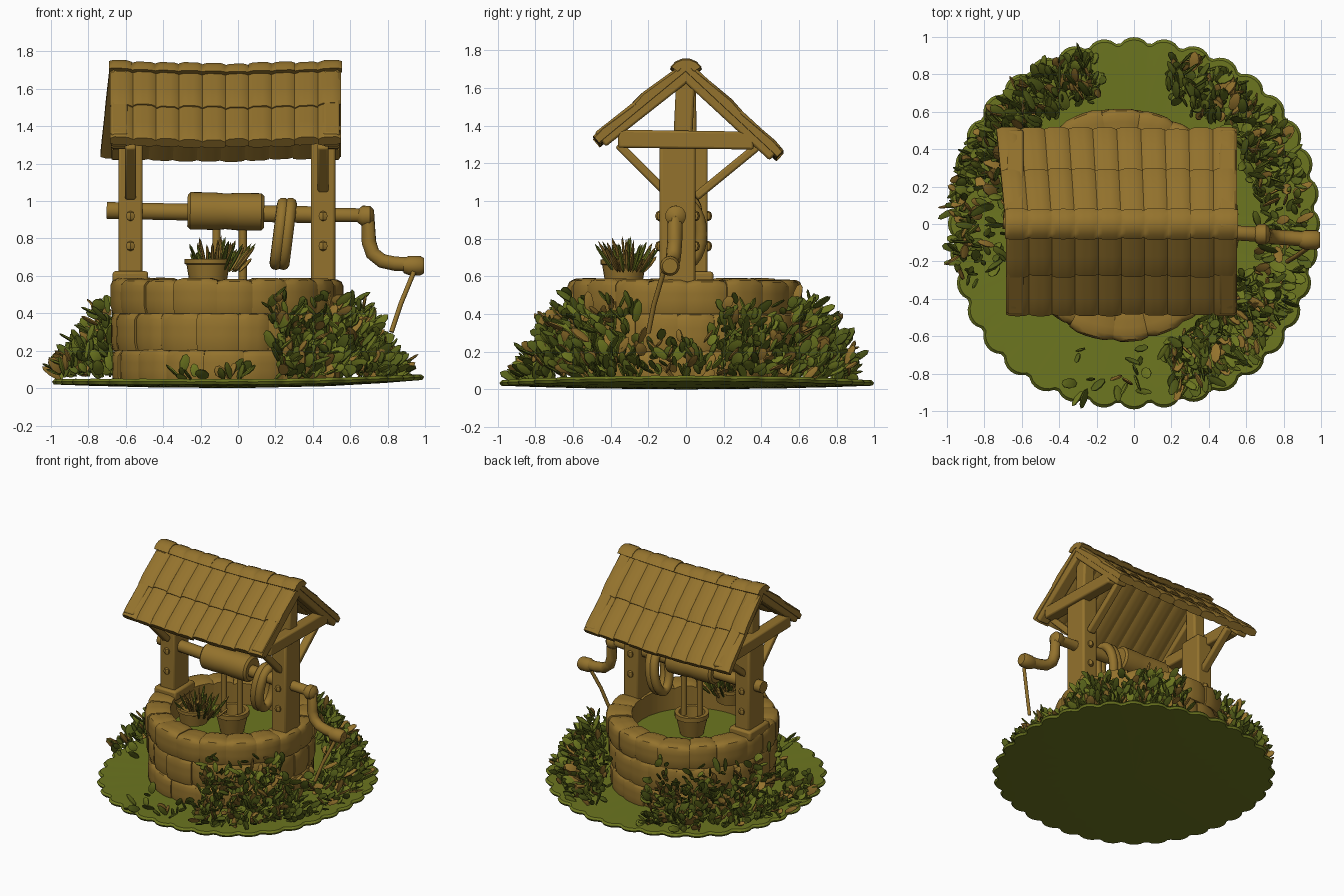
import bpy, bmesh, math, random
from mathutils import Vector, Matrix

if "Cube" in bpy.data.objects:
    bpy.data.objects.remove(bpy.data.objects["Cube"])

rnd = random.Random(4)
V = Vector

def material(name, rgb):
    m = bpy.data.materials.new(name)
    m.diffuse_color = (*rgb, 1)
    m.use_nodes = True
    m.node_tree.nodes["Principled BSDF"].inputs["Base Color"].default_value = m.diffuse_color
    return m

BROWN = material("warm brown", (0.295, 0.170, 0.026))
GREEN = material("moss green", (0.150, 0.180, 0.014))
DARK = material("dark leaf green", (0.090, 0.115, 0.010))

def template(kind, cuts=0):
    bm = bmesh.new()
    if kind == "cube":
        bmesh.ops.create_cube(bm, size=2)
        if cuts:
            bmesh.ops.subdivide_edges(bm, edges=bm.edges[:], cuts=cuts, use_grid_fill=True)
    else:
        bmesh.ops.create_uvsphere(bm, u_segments=6, v_segments=4, radius=1)
    bm.verts.index_update()
    data = [v.co.copy() for v in bm.verts], [[v.index for v in f.verts] for f in bm.faces]
    bm.free()
    return data

CUBE, PILLOW, LEAF = template("cube"), template("cube", 4), template("sphere")

def build(name, verts, faces, mats=(BROWN,), ids=None, bevel=0):
    me = bpy.data.meshes.new(name)
    me.from_pydata([tuple(v) for v in verts], [], faces)
    for m in mats:
        me.materials.append(m)
    if ids:
        me.polygons.foreach_set("material_index", ids)
    ob = bpy.data.objects.new(name, me)
    bpy.context.collection.objects.link(ob)
    if bevel:
        b = ob.modifiers.new("bevel", 'BEVEL')
        b.width, b.segments = bevel, 2
    return ob

def instances(name, tmpl, maps, mats=(BROWN,), picks=None, bevel=0):
    """Copy a template once per mapping function into one mesh."""
    verts, faces, ids = [], [], []
    for i, fn in enumerate(maps):
        o = len(verts)
        verts += [fn(*c) for c in tmpl[0]]
        faces += [[k + o for k in f] for f in tmpl[1]]
        ids += [picks[i] if picks else 0] * len(tmpl[1])
    return build(name, verts, faces, mats, ids, bevel)

def beam(a, b, wx, wo):
    """Box from a to b in a gable plane: wx along x, wo across."""
    a, b = V(a), V(b)
    across = (b - a).normalized().cross(V((1, 0, 0)))
    return lambda u, v, w: a.lerp(b, (w + 1) / 2) + V((u * wx / 2, 0, 0)) + across * (v * wo / 2)

def tube(name, pts, r, cyclic=False, mat=BROWN):
    cu = bpy.data.curves.new(name, 'CURVE')
    cu.dimensions, cu.bevel_depth, cu.bevel_resolution, cu.use_fill_caps = '3D', r, 3, True
    sp = cu.splines.new('POLY')
    sp.points.add(len(pts) - 1)
    for p, c in zip(sp.points, pts):
        p.co = (*c, 1)
    sp.use_cyclic_u = cyclic
    tmp = bpy.data.objects.new(name + "_path", cu)
    me = bpy.data.meshes.new_from_object(tmp)
    bpy.data.objects.remove(tmp)
    me.materials.clear()
    me.materials.append(mat)
    ob = bpy.data.objects.new(name, me)
    bpy.context.collection.objects.link(ob)
    return ob

def lathe(name, prof, loc=(0, 0, 0), n=32, rot=None, mat=BROWN, wobble=lambda a: 1):
    """Spin an (r, z) profile around its axis."""
    verts, faces = [], []
    for r, z in prof:
        for i in range(n):
            a = math.tau * i / n
            verts.append(V((r * wobble(a) * math.cos(a), r * wobble(a) * math.sin(a), z)))
    for j in range(len(prof) - 1):
        for i in range(n):
            k = (i + 1) % n
            faces.append([j*n + i, j*n + k, (j+1)*n + k, (j+1)*n + i])
    M = Matrix.Translation(loc) @ (rot.to_4x4() if rot else Matrix())
    return build(name, [M @ v for v in verts], faces, (mat,))

# scalloped grass base, lifting a little toward the rim and the right
ground = lathe("grass_base", [(0.001, 0), (0.5, 0), (0.8, 0), (0.99, 0), (1.0, 0.015), (0.985, 0.03),
               (0.8, 0.035), (0.5, 0.035), (0.001, 0.035)], n=252, mat=GREEN,
               wobble=lambda a: 0.935 + 0.06 * math.sqrt(abs(math.sin(18 * a + 1.57)))
               + 0.004 * math.sin(5 * a) + 0.03 * math.sin(2 * a) ** 2)
for v in ground.data.vertices:
    x, y = v.co.xy
    v.co.z += 0.02 * (x*x + y*y) + 0.025 * max(0, x) ** 2

# stone well courses
CX = -0.06
def stone(r0, r1, a0, a1, z0, z1):
    def fn(u, v, w):
        a = a0 + (a1 - a0) * (u + 1) / 2
        edge = 0.022 * (u ** 6 + w ** 6) / 2
        r = r1 - edge if v > 0.99 else r0 + (r1 - r0) * (v + 1) / 2
        z = z0 + (z1 - z0) * (w + 1) / 2 - (0.012 * u ** 6 + 0.012 * abs(v) ** 6 if w > 0.99 else 0)
        return V((CX + r * math.cos(a), r * math.sin(a), z))
    return fn

for name, r1, z0, z1, n, off in (("lower_stones", 0.605, 0.02, 0.21, 17, 0.1),
                                 ("middle_stones", 0.61, 0.2, 0.41, 18, 0.25),
                                 ("rim_stones", 0.622, 0.4, 0.585, 18, 0.05)):
    cut = [off + math.tau * (i + rnd.uniform(-0.12, 0.12)) / n for i in range(n)]
    cut.append(cut[0] + math.tau)
    instances(name, PILLOW, [stone(0.44, r1 + rnd.uniform(-0.01, 0.01), cut[i], cut[i + 1], z0,
              z1 + rnd.uniform(-0.006, 0.006)) for i in range(n)])
lathe("well_floor", [(0.001, 0.36), (0.45, 0.36), (0.45, 0.4), (0.001, 0.4)], (CX, 0, 0), mat=GREEN)

# posts, gable frames and braces for both ends
posts, frame, bolts = [], [], []
for x, y, xr in ((-0.575, 0.02, -0.635), (0.455, -0.045, 0.50)):
    posts += [beam((x, y, 0.56), (x, y, 1.34), 0.13, 0.19),
              beam((x, y * 0.4, 1.3), (x, 0, 1.69), 0.10, 0.10)]
    if x < 0:
        posts.append(beam((x, y, 0.55), (x, y, 0.625), 0.19, 0.25))
    frame += [beam((xr, 0.04, 1.715), (xr, -0.455, 1.325), 0.09, 0.095),
              beam((xr, -0.04, 1.725), (xr, 0.475, 1.25), 0.09, 0.095),
              beam((xr, -0.36, 1.33), (xr, 0.36, 1.32), 0.09, 0.095),
              beam((x, -0.08, 1.02), (x, -0.36, 1.30), 0.06, 0.045),
              beam((x, 0.05, 1.02), (x, 0.38, 1.29), 0.06, 0.045)]
    for s in (-1, 1):
        for z in (0.76, 0.92):
            bolts.append(lambda u, v, w, c=V((x, y + s * 0.097, z)): c + 0.028 * V((u, v * 0.8, w)))
instances("posts", CUBE, posts, bevel=0.014)
instances("gable_frames", CUBE, frame, bevel=0.012)
instances("bolts", LEAF, bolts)

# tiled roof: two rows per slope, ten columns
def tile(ey, ez, c, t0, t1, lift):
    ridge, eave = V((0, 0, 1.745)), V((0, ey, ez))
    d = eave - ridge
    nrm = V((0, -d.z, d.y)).normalized()
    nrm *= 1 if nrm.z > 0 else -1
    jit = rnd.uniform(-0.01, 0.01)
    def fn(u, v, w):
        t = t0 + (t1 - t0) * (v + 1) / 2 + (jit if v > 0 else 0)
        f = (c + (u + 1) / 2) / 10
        x0 = -0.685 - (0.05 * t if ey > 0 else 0)
        p = ridge + d * t + V((x0 + (0.55 - x0) * f, 0, -0.02 * math.sin(math.pi * f)))
        top = lift * (v + 1) / 2 - 0.014 * u ** 6 - 0.012 * max(0, v) ** 8
        return p + nrm * (top if w > 0.99 else -0.03 + 0.02 * w + 0.008 * u ** 6)
    return fn

for name, ey, ez in (("front_roof", -0.485, 1.345), ("back_roof", 0.51, 1.27)):
    instances(name, PILLOW, [tile(ey, ez, c, *row) for c in range(10)
              for row in ((0.02, 0.57, 0.022), (0.5, 1.0, 0.018))])

# rounded ridge caps
def cap(c):
    r = 0.098 + rnd.uniform(-0.004, 0.004)
    def fn(u, v, w):
        f = (c + (u + 1) / 2) / 10
        a = v * 1.0
        rr = r - 0.008 * u ** 6 if w > 0 else 0.05
        return V((-0.69 + 1.245 * f, rr * math.sin(a), 1.66 + rr * math.cos(a) - 0.018 * math.sin(math.pi * f)))
    return fn
instances("ridge_caps", PILLOW, [cap(c) for c in range(10)])

# winch: axle, drum, crank
tube("axle", [(-0.70, 0.02, 0.95), (0.5, -0.045, 0.925)], 0.047)
along_x = Matrix.Rotation(math.radians(91), 3, 'Y')
lathe("drum", [(0.001, -0.205), (0.085, -0.205), (0.1, -0.19), (0.1, -0.06), (0.095, 0), (0.1, 0.06), (0.1, 0.19),
               (0.085, 0.205), (0.001, 0.205)], (-0.065, -0.015, 0.945), rot=along_x)
tube("crank", [(0.5, -0.045, 0.925), (0.66, -0.055, 0.925), (0.695, -0.057, 0.90), (0.70, -0.06, 0.78),
               (0.72, -0.065, 0.72), (0.77, -0.07, 0.68), (0.84, -0.075, 0.665), (0.95, -0.085, 0.66)], 0.04)
lathe("crank_elbow", [(0.001, -0.05), (0.035, -0.045), (0.055, -0.02), (0.055, 0.02), (0.035, 0.04), (0.001, 0.045)],
      (0.685, -0.055, 0.92), n=20, rot=along_x)
lathe("crank_grip", [(0.001, -0.06), (0.04, -0.06), (0.052, -0.03), (0.052, 0.03), (0.04, 0.05), (0.001, 0.05)],
      (0.945, -0.085, 0.655), n=20, rot=along_x)

# rope coil hung over the axle
for i, dx in enumerate((-0.018, 0.022)):
    tube(f"rope_coil_{i}", [(0.24 + dx + 0.02 * math.cos(a), -0.01 + 0.09 * math.sin(a), 0.825 + 0.16 * math.cos(a))
         for a in (math.tau * k / 24 for k in range(24))], 0.034, True)

# hanging bucket
lathe("bucket", [(0.001, 0.40), (0.085, 0.40), (0.115, 0.53), (0.125, 0.535), (0.125, 0.57), (0.095, 0.57),
                 (0.08, 0.44), (0.001, 0.44)], (-0.045, -0.01, 0), n=24)
for i, x in enumerate((-0.115, 0.025)):
    tube(f"bucket_rope_{i}", [(x, -0.01, 0.53), (x, -0.01, 0.88)], 0.022)

# planter on the rim with spiky grass
lathe("planter", [(0.001, 0.57), (0.10, 0.57), (0.115, 0.66), (0.125, 0.665), (0.125, 0.69), (0.10, 0.69),
                  (0.095, 0.66), (0.001, 0.66)], (-0.16, -0.33, 0), n=24)

def blade(base, direction, length, width, thick):
    R = V(direction).to_track_quat('Z', 'Y') @ Matrix.Rotation(rnd.uniform(0, 6.28), 3, 'Z').to_quaternion()
    c = V(base) + V(direction).normalized() * length * 0.5
    return lambda u, v, w: c + R @ V((u * width / 2, v * thick / 2, w * length / 2))

spikes, picks = [], []
for i in range(70):
    a, r = rnd.uniform(0, 6.28), rnd.uniform(0, 0.09)
    x, y = r * math.cos(a), r * math.sin(a)
    spikes.append(blade((-0.11 + x * 1.5, -0.31 + y, 0.62), (x * 6 + 0.1, y * 6, 0.6),
                        rnd.uniform(0.09, 0.20), 0.024, 0.016))
    picks.append(rnd.choice((0, 0, 1, 2)))
instances("planter_grass", LEAF, spikes, (BROWN, GREEN, DARK), picks)

# leafy bushes around the well: (start angle, end angle, leaf count, height, inner radius)
for name, a0, a1, count, height, rin in (
        ("front_right_bush", -74, -24, 400, 0.44, 0.65), ("right_bush", -24, 14, 90, 0.24, 0.68),
        ("back_right_bush", 14, 74, 370, 0.42, 0.69), ("back_left_bush", 102, 168, 400, 0.43, 0.69),
        ("left_bush", 168, 200, 90, 0.36, 0.66), ("front_sprigs", 245, 276, 18, 0.05, 0.65)):
    leaves, picks = [], []
    for i in range(count):
        a = math.radians(rnd.uniform(a0, a1))
        r = rnd.uniform(rin, 0.93)
        h = height * min(1, max(0.12, (0.99 - r) / (0.97 - rin)))
        z = 0.04 + h * rnd.random() ** 0.75
        out = V((math.cos(a), math.sin(a), 0))
        d = out * rnd.uniform(0.1, 1.0) + V((rnd.uniform(-.6, .6), rnd.uniform(-.6, .6), rnd.uniform(0.2, 1)))
        shift = V((-0.03, 0, z))
        leaves.append(blade(out * r + shift, d, rnd.uniform(0.06, 0.13), rnd.uniform(0.035, 0.075), 0.018))
        picks.append(rnd.choice((0, 1, 1, 2, 2)))
    instances(name, LEAF, leaves, (BROWN, GREEN, DARK), picks)
tube("tall_stem", [(0.82, -0.2, 0.3), (0.87, -0.17, 0.45), (0.94, -0.12, 0.62)], 0.013)

# consistent normals and smooth shading with crisp edges
for ob in bpy.context.collection.objects:
    bm = bmesh.new()
    bm.from_mesh(ob.data)
    bmesh.ops.recalc_face_normals(bm, faces=bm.faces[:])
    bm.to_mesh(ob.data)
    bm.free()
    ob.select_set(True)
    bpy.context.view_layer.objects.active = ob
bpy.ops.object.shade_smooth_by_angle(angle=math.radians(40))
